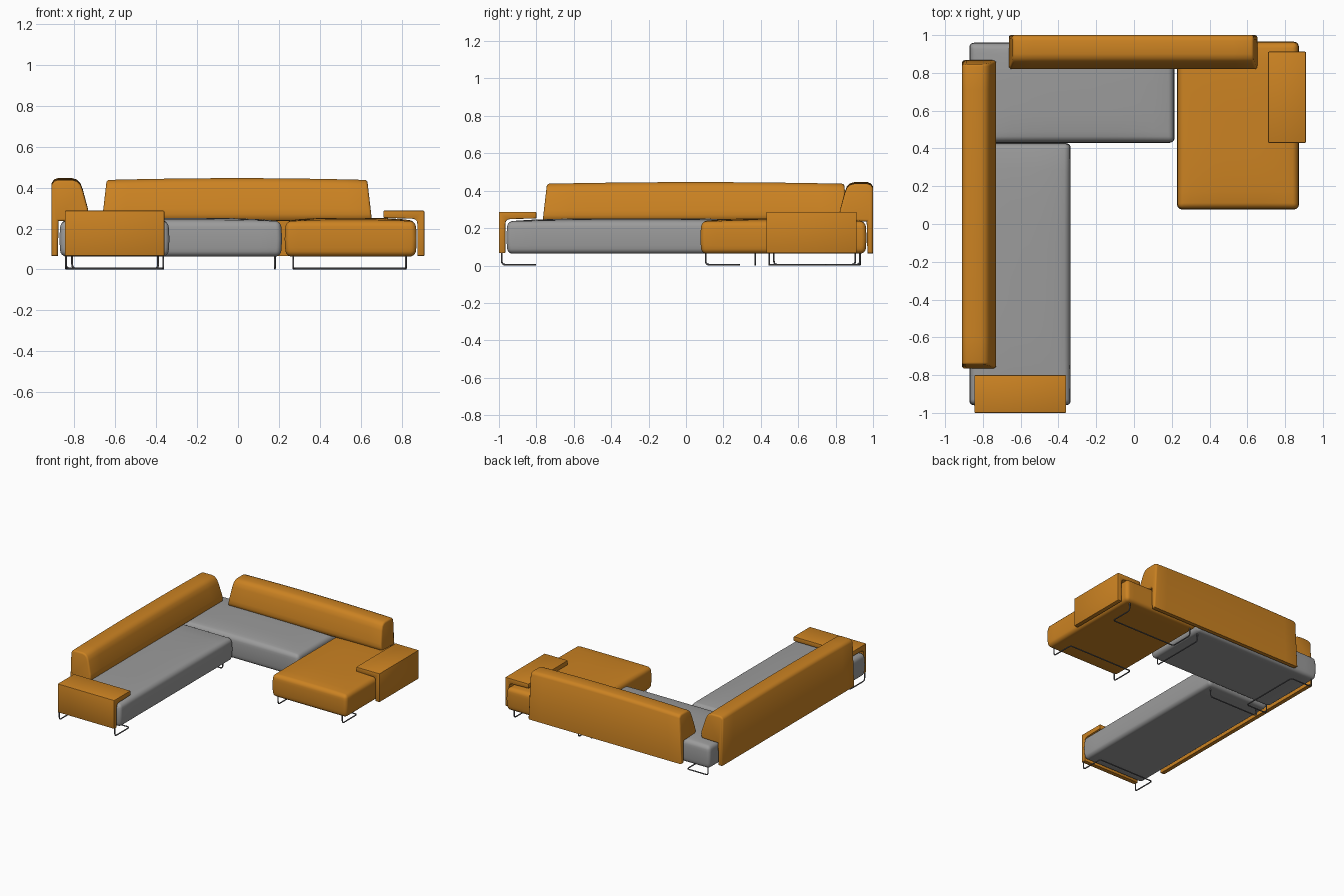
import bpy, bmesh
from mathutils import Vector

if "Cube" in bpy.data.objects:
    bpy.data.objects.remove(bpy.data.objects["Cube"])


def material(name, rgb):
    m = bpy.data.materials.new(name)
    m.diffuse_color = (*rgb, 1)
    m.use_nodes = True
    m.node_tree.nodes["Principled BSDF"].inputs["Base Color"].default_value = m.diffuse_color
    return m


ORANGE = material("orange fabric", (0.60, 0.225, 0.016))
GREY = material("grey fabric", (0.33, 0.33, 0.33))
METAL = material("dark metal", (0.13, 0.13, 0.14))


def finish(bm, name, mat):
    bmesh.ops.recalc_face_normals(bm, faces=bm.faces)
    me = bpy.data.meshes.new(name)
    bm.to_mesh(me)
    bm.free()
    me.materials.append(mat)
    ob = bpy.data.objects.new(name, me)
    bpy.context.collection.objects.link(ob)
    bpy.ops.object.select_all(action='DESELECT')
    ob.select_set(True)
    bpy.context.view_layer.objects.active = ob
    bpy.ops.object.shade_smooth_by_angle(angle=0.7)
    return ob


def slice_mesh(bm, axis, lo, hi, n):
    """Cut evenly spaced loops so the shape can be bowed."""
    no = Vector((0, 0, 0))
    no[axis] = 1
    for i in range(1, n):
        co = no * (lo + (hi - lo) * i / n)
        bmesh.ops.bisect_plane(bm, geom=bm.verts[:] + bm.edges[:] + bm.faces[:],
                               plane_co=co, plane_no=no)


def cushion(name, x0, x1, y0, y1, mat):
    """Rounded seat block with a softly crowned top and bulging sides."""
    z0, z1, side = 0.063, 0.236, 0.008
    lo = Vector((x0 + side, y0 + side, z0))
    hi = Vector((x1 - side, y1 - side, z1))
    mid, half = (lo + hi) / 2, (hi - lo) / 2
    bm = bmesh.new()
    bmesh.ops.create_cube(bm, size=2)
    for v in bm.verts:
        v.co = Vector([mid[i] + v.co[i] * half[i] for i in range(3)])
    bmesh.ops.bevel(bm, geom=bm.edges[:], offset=0.026, segments=5,
                    profile=0.5, affect='EDGES')
    for axis in (0, 1):
        slice_mesh(bm, axis, lo[axis], hi[axis], 10)
    slice_mesh(bm, 2, z0, z1, 4)
    for v in bm.verts:
        u, w, h = [(v.co[i] - mid[i]) / half[i] for i in range(3)]
        if h > 0:
            v.co.z += 0.016 * h * (1 - u ** 4) * (1 - w ** 4)
        v.co.x += side * u * (1 - h * h)
        v.co.y += side * w * (1 - h * h)
    return finish(bm, name, mat)


def extrude_profile(profile, t0, t1):
    """Prism with x = depth, y = length, z = height."""
    bm = bmesh.new()
    a = [bm.verts.new((u, t0, z)) for u, z in profile]
    b = [bm.verts.new((u, t1, z)) for u, z in profile]
    n = len(profile)
    caps = [bm.faces.new(a), bm.faces.new(b[::-1])]
    for i in range(n):
        j = (i + 1) % n
        bm.faces.new((a[i], b[i], b[j], a[j]))
    bmesh.ops.recalc_face_normals(bm, faces=bm.faces)
    return bm, caps


def place(bm, mapping):
    for v in bm.verts:
        v.co = Vector(mapping(*v.co))


BACK = [(0, .065), (.03, .065), (.034, .236), (.165, .238), (.177, .25), (.18, .27),
        (.177, .295), (.152, .385), (.140, .415), (.122, .431), (.10, .437),
        (.03, .437), (.012, .431), (0, .415)]


def backrest(name, t0, t1, mapping):
    bm, caps = extrude_profile(BACK, t0, t1)
    edges = {e for f in caps for e in f.edges}
    bmesh.ops.bevel(bm, geom=list(edges), offset=0.012, segments=3,
                    profile=0.5, affect='EDGES', clamp_overlap=True)
    slice_mesh(bm, 1, t0, t1, 12)
    mid, half = (t0 + t1) / 2, (t1 - t0) / 2
    for v in bm.verts:
        s = (v.co.y - mid) / half
        k = max(0, (v.co.z - 0.25) / 0.19)
        v.co.z += 0.009 * k * (1 - s * s)      # crowned top
        v.co.y -= 0.022 * k * s                # ends lean inward
    place(bm, mapping)
    return finish(bm, name, ORANGE)


ARM = [(0, .066), (.034, .066), (.034, .222), (.037, .236), (.046, .245), (.06, .248),
       (.2, .252), (.2, .287), (0, .287)]


def armrest(name, t0, t1, mapping):
    bm, caps = extrude_profile(ARM, t0, t1)
    sharp = [e for e in bm.edges if e.calc_face_angle(0) > 1.2]
    bmesh.ops.bevel(bm, geom=sharp, offset=0.004, segments=2,
                    profile=0.5, affect='EDGES')
    place(bm, mapping)
    return finish(bm, name, ORANGE)


def rod(name, pts, r=0.02):
    """Bent metal rod with rounded corners."""
    pts = [Vector(p) for p in pts]
    path = [pts[0]]
    for p, c, n in zip(pts, pts[1:], pts[2:]):
        a, b = c + (p - c).normalized() * r, c + (n - c).normalized() * r
        for t in (0, .25, .5, .75, 1):
            path.append(a * (1 - t) ** 2 + c * 2 * t * (1 - t) + b * t * t)
    path.append(pts[-1])
    cu = bpy.data.curves.new(name, 'CURVE')
    cu.dimensions = '3D'
    cu.bevel_depth = 0.0045
    cu.bevel_resolution = 2
    cu.use_fill_caps = True
    sp = cu.splines.new('POLY')
    sp.points.add(len(path) - 1)
    for q, p in zip(sp.points, path):
        q.co = (*p, 1)
    cu.materials.append(METAL)
    ob = bpy.data.objects.new(name, cu)
    bpy.context.collection.objects.link(ob)


# seats
cushion("left_seat", -0.872, -0.335, -0.96, 0.428, GREY)
cushion("back_seat", -0.872, 0.215, 0.43, 0.96, GREY)
cushion("chaise_seat", 0.228, 0.873, 0.077, 0.965, ORANGE)

# backrests: thin plank behind the seat, thick bolster above it
backrest("left_backrest", -0.765, 0.867, lambda u, t, z: (-0.91 + u, t, z))
backrest("rear_backrest", -0.663, 0.653, lambda u, t, z: (t, 1.0 - u, z))

# L-shaped armrests
armrest("front_armrest", -0.845, -0.36, lambda u, t, z: (t, -1.0 + u, z))
armrest("right_armrest", 0.43, 0.912, lambda u, t, z: (0.91 - u, t, z))

# sled legs: drop, run inward along the floor, cross, and return
T, F, RUN = 0.075, 0.0045, 0.18


def sled_y(name, x0, x1, y, run):
    rod(name, [(x0, y, T), (x0, y, F), (x0, y + run, F),
               (x1, y + run, F), (x1, y, F), (x1, y, T)])


sled_y("left_seat_front_leg", -0.84, -0.365, -0.985, RUN)
sled_y("chaise_front_leg", 0.27, 0.82, 0.105, RUN)
sled_y("chaise_rear_leg", 0.27, 0.82, 0.93, -RUN)
rod("back_seat_left_leg", [(-0.84, .445, T), (-0.84, .445, F), (-0.66, .445, F),
                           (-0.66, .93, F), (-0.84, .93, F), (-0.84, .93, T)])
# plain U legs at the inner ends
rod("left_seat_rear_leg", [(-.81, .37, T), (-.81, .37, F), (-.39, .37, F), (-.39, .37, T)])
rod("back_seat_right_leg", [(.18, .47, T), (.18, .47, F), (.18, .905, F), (.18, .905, T)])
